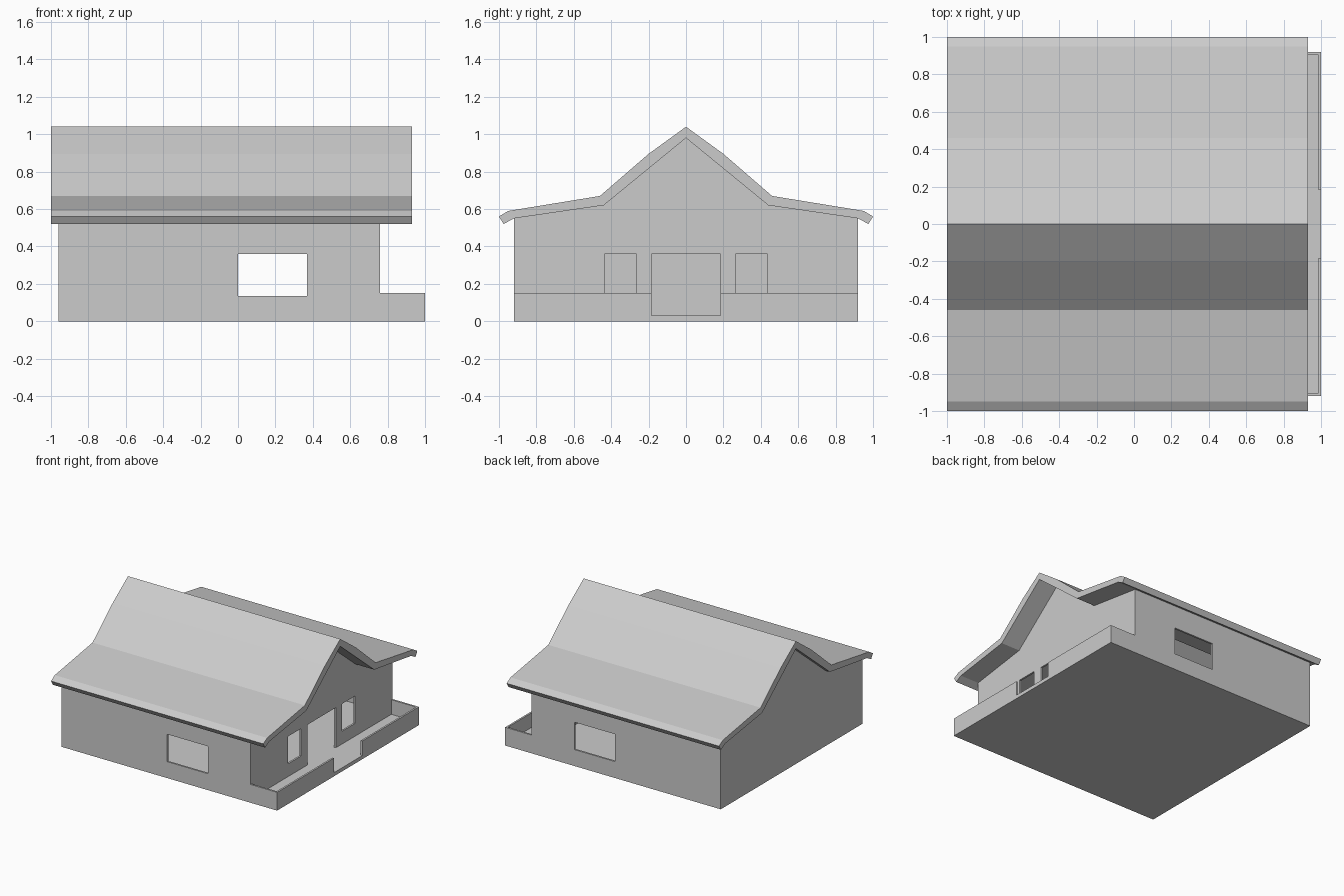
import bpy, bmesh

if "Cube" in bpy.data.objects:
    bpy.data.objects.remove(bpy.data.objects["Cube"])


def prism(name, outline, x0, x1):
    """Extrude a (y, z) outline along x."""
    bm = bmesh.new()
    face = bm.faces.new([bm.verts.new((x0, y, z)) for y, z in outline])
    ext = bmesh.ops.extrude_face_region(bm, geom=[face])
    moved = [v for v in ext["geom"] if isinstance(v, bmesh.types.BMVert)]
    bmesh.ops.translate(bm, verts=moved, vec=(x1 - x0, 0, 0))
    bmesh.ops.recalc_face_normals(bm, faces=bm.faces)
    mesh = bpy.data.meshes.new(name)
    bm.to_mesh(mesh)
    bm.free()
    obj = bpy.data.objects.new(name, mesh)
    bpy.context.collection.objects.link(obj)
    return obj


def box(name, x0, x1, y0, y1, z0, z1):
    return prism(name, [(y0, z0), (y1, z0), (y1, z1), (y0, z1)], x0, x1)


def cut(target, *bounds):
    """Remove a box-shaped volume from the target."""
    cutter = box("cutter", *bounds)
    cutter.hide_render = True
    mod = target.modifiers.new("cut", "BOOLEAN")
    mod.operation = "DIFFERENCE"
    mod.solver = "EXACT"
    mod.object = cutter
    bpy.context.view_layer.objects.active = target
    bpy.ops.object.modifier_apply(modifier=mod.name)
    bpy.data.objects.remove(cutter)


def mirrored(half):
    """Mirror a half profile that starts on the ridge line y = 0."""
    return half + [(-y, z) for y, z in reversed(half) if y > 0]


T = 0.015      # wall thickness
FLOOR = 0.03   # floor slab height
under = [(0, 0.98), (0.44, 0.62), (0.92, 0.55)]

# House walls: hollow gabled shell with floor slab
walls = prism("house_walls", mirrored(under + [(0.92, 0)]), -0.96, 0.76)
cut(walls, -0.96 + T, 0.76 - T, -0.92 + T, 0.92 - T, FLOOR, 1.2)

# Side windows, one opening through both long walls
cut(walls, 0.0, 0.37, -1.1, 1.1, 0.135, 0.36)

# Doorway and the two windows beside it
cut(walls, 0.7, 0.8, -0.185, 0.185, FLOOR, 0.36)
for y0 in (-0.435, 0.265):
    cut(walls, 0.7, 0.8, y0, y0 + 0.17, 0.135, 0.36)

# Porch: floor with a low parapet and an entrance gap
porch = box("porch", 0.76, 1.0, -0.92, 0.92, 0, 0.15)
cut(porch, 0.7, 1.0 - T, -0.92 + T, 0.92 - T, FLOOR, 0.3)
cut(porch, 0.9, 1.1, -0.185, 0.185, FLOOR, 0.3)

# Roof: one bent sheet with turned-down eaves
top = [(0, 1.04), (0.2, 0.895), (0.46, 0.67), (0.95, 0.59), (1.0, 0.56)]
left = [(-y, z) for y, z in reversed(top[1:])]
bottom = under + [(0.975, 0.52)]
lower = [(-y, z) for y, z in reversed(bottom[1:])] + bottom
prism("roof", left + top + lower[::-1], -1.0, 0.93)
